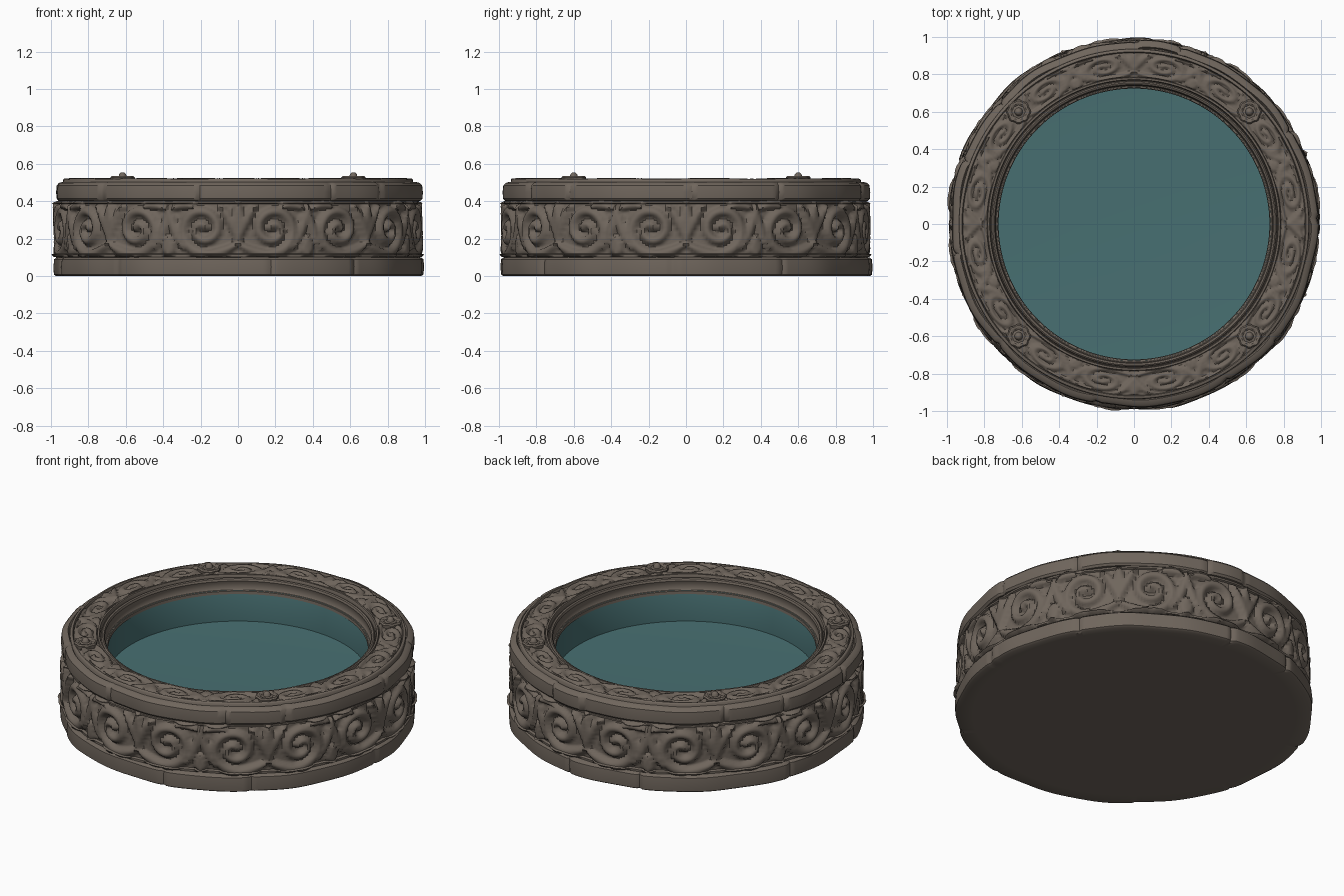
import bpy, bmesh, math, random
from math import sin, cos, pi, tau, exp, hypot

if "Cube" in bpy.data.objects:
    bpy.data.objects.remove(bpy.data.objects["Cube"], do_unlink=True)
random.seed(7)
SEGS = 384
REPEATS = 8


def material(name, rgb):
    m = bpy.data.materials.new(name)
    m.use_nodes = True
    m.diffuse_color = (*rgb, 1)
    bsdf = next(n for n in m.node_tree.nodes if n.type == 'BSDF_PRINCIPLED')
    bsdf.inputs["Base Color"].default_value = (*rgb, 1)
    return m


stone = material("weathered stone", (0.16, 0.132, 0.108))
teal = material("teal basin", (0.064, 0.16, 0.167))


def revolve(name, profile, mat, shape=None, segs=SEGS, centre=(0, 0), angle=35):
    """Spin an (r, z) profile; shape(r, z, theta) may nudge each point."""
    bm = bmesh.new()
    rows = []
    for r, z in profile:
        row = []
        for j in range(segs):
            t = tau * j / segs
            rr, zz = shape(r, z, t) if shape else (r, z)
            row.append(bm.verts.new((centre[0] + rr * cos(t), centre[1] + rr * sin(t), zz)))
        rows.append(row)
    for a, b in zip(rows, rows[1:]):
        for j in range(segs):
            k = (j + 1) % segs
            bm.faces.new((a[j], a[k], b[k], b[j]))
    bmesh.ops.remove_doubles(bm, verts=bm.verts, dist=1e-5)
    me = bpy.data.meshes.new(name)
    bm.to_mesh(me)
    bm.free()
    me.materials.append(mat)
    ob = bpy.data.objects.new(name, me)
    bpy.context.collection.objects.link(ob)
    bpy.ops.object.select_all(action='DESELECT')
    ob.select_set(True)
    bpy.context.view_layer.objects.active = ob
    bpy.ops.object.shade_smooth_by_angle(angle=math.radians(angle))
    return ob


def lerp(a, b, n):
    return [(a[0] + (b[0] - a[0]) * i / n, a[1] + (b[1] - a[1]) * i / n) for i in range(n + 1)]


# Worn outline: separate blocks with thin joints and soft unevenness
def worn_blocks(count, depth):
    step = tau / count
    joints = [step * (i + random.uniform(-.3, .3)) for i in range(count)]
    offsets = [random.uniform(-depth, depth * .5) for _ in joints]

    def shape(r, z, t):
        if r < .92:
            return r, z
        block = sum(1 for a in joints if a < t) % count
        gap = min(abs((t - a + pi) % tau - pi) for a in joints)
        chip = .012 * exp(-(gap / .012) ** 2)
        wave = .004 * sin(9 * t + 1) + .003 * sin(17 * t + 5 * z)
        return r + offsets[block] + wave - chip, z
    return shape


# Scroll ornament for half a repeat; the other half is its mirror
def ornament():
    pts = []
    for i in range(64):                      # spiral vine
        f = i / 63
        a = -pi / 2 + f * 3.3 * pi
        rad = .115 * (1 - f) + .015
        pts.append((.19 + rad * cos(a), rad * sin(a), .024 * (1 - .3 * f)))

    def leaf(a, b, c, w):                    # tapering curved leaf
        for i in range(15):
            f = i / 14
            x, y = ((1 - f) ** 2 * a[k] + 2 * f * (1 - f) * b[k] + f * f * c[k] for k in (0, 1))
            pts.append((x, y, w * (.5 + .5 * sin(pi * f))))
    leaf((.19, -.125), (.08, -.14), (0, -.07), .022)
    leaf((0, -.07), (.02, .04), (0, .13), .026)
    leaf((.01, -.04), (.04, .06), (.09, .12), .022)
    leaf((.385, .12), (.37, .0), (.3, -.1), .024)
    leaf((.385, -.04), (.36, -.1), (.385, -.13), .024)
    leaf((.24, .12), (.3, .14), (.36, .11), .02)
    return pts


STROKES = ornament()
HALF = .385


def relief(theta, v, phase):
    """Raised height 0..1 of the ornament at an angle and cross position."""
    period = tau / REPEATS
    u = abs((theta - phase + period / 2) % period - period / 2) / (period / 2) * HALF
    d = min(hypot(u - x, v - y) / w for x, y, w in STROKES)
    return max(0, 1 - (d / 1.35) ** 2) ** .7


# Base course, with the closed underside
revolve("base_course",
        [(0, 0), (.9, 0), (.98, 0), (.992, .008), (.995, .05), (.991, .09), (.978, .1), (.94, .104)],
        stone, worn_blocks(9, .008))


# Carved side band
def band_shape(r, z, t):
    wave = .004 * sin(7 * t) + .003 * sin(19 * t + 12 * z)
    return r + wave + .03 * relief(t, z - .25, pi / 2), z


revolve("carved_band", [(.94, .095), (.972, .103), (.972, .115)] +
        lerp((.958, .12), (.958, .385), 30) + [(.968, .39), (.968, .4), (.94, .41)],
        stone, band_shape, angle=50)

# Upper rim moulding
revolve("rim_moulding",
        [(.93, .398), (.972, .403), (.982, .415), (.984, .45), (.98, .485), (.968, .498),
         (.945, .504), (.938, .492), (.925, .49)],
        stone, worn_blocks(11, .009))


# Carved top ring with raised borders
def top_shape(r, z, t):
    wave = .002 * sin(11 * t)
    if .785 < r < .915:
        z += .016 * relief(t, (r - .85) * 2.1, pi / 2)
    return r, z + wave


revolve("carved_top_ring",
        [(.937, .48), (.935, .516), (.93, .521), (.92, .521), (.915, .508)] +
        lerp((.912, .507), (.788, .507), 20) +
        [(.785, .508), (.782, .519), (.772, .519), (.768, .51), (.767, .485)],
        stone, top_shape, angle=50)

# Rounded inner lip
revolve("inner_lip",
        [(.775, .488), (.765, .49), (.762, .503), (.755, .508), (.746, .504), (.741, .492),
         (.745, .478), (.745, .45), (.738, .44), (.726, .437), (.724, .42)],
        stone, segs=128)

# Coloured bowl inside
revolve("basin_wall", [(.732, .44), (.728, .43), (.728, .25)], teal, segs=128)
revolve("basin_floor", [(.73, .252), (.6, .248), (.3, .243), (0, .242)], teal, segs=128)


# Four flower bosses on the top ring
def petals(r, z, t):
    return (r * (1 + .05 * cos(8 * t)), z) if r > .03 else (r, z)


for sx, sy, label in ((1, -1, "front_left"), (-1, -1, "front_right"),
                      (1, 1, "back_left"), (-1, 1, "back_right")):
    revolve("flower_boss_" + label,
            [(.06, .5), (.063, .527), (.056, .534), (.044, .534), (.034, .527), (.022, .53),
             (.018, .545), (.01, .553), (0, .555)],
            stone, petals, segs=48, centre=(.617 * sx, .6 * sy))
